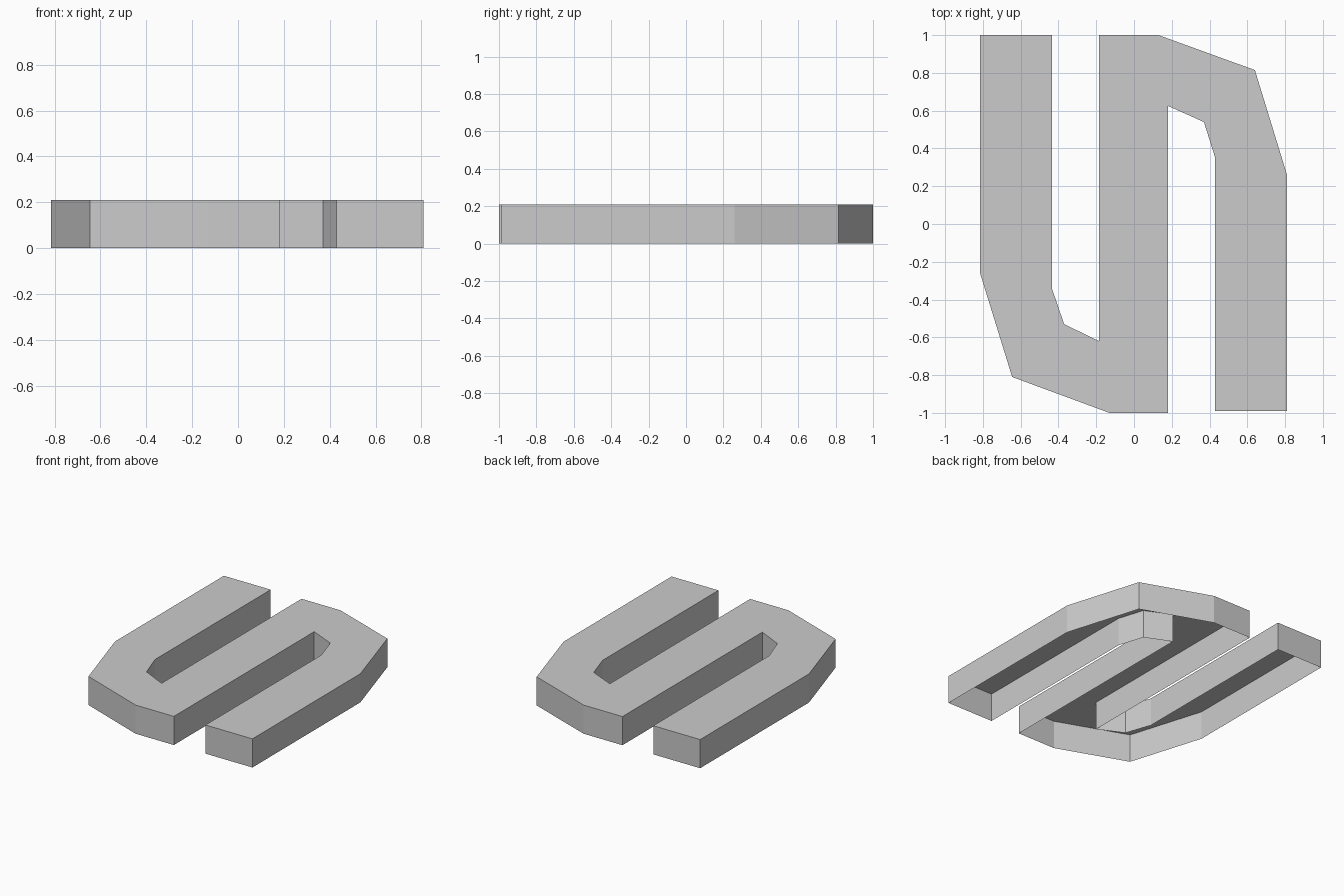
import bpy
import bmesh

cube = bpy.data.objects.get("Cube")
if cube:
    bpy.data.objects.remove(cube, do_unlink=True)

HEIGHT = 0.21


def make_material(name, colour):
    mat = bpy.data.materials.new(name)
    mat.use_nodes = True
    mat.diffuse_color = colour
    mat.node_tree.nodes["Principled BSDF"].inputs["Base Color"].default_value = colour
    return mat


def make_open_shell(name, outline, height, material):
    """Flat top with walls dropped to the ground and an open underside."""
    bm = bmesh.new()
    top = bm.faces.new([bm.verts.new((x, y, height)) for x, y in outline])
    walls = bmesh.ops.extrude_edge_only(bm, edges=list(top.edges))
    lower = [g for g in walls["geom"] if isinstance(g, bmesh.types.BMVert)]
    bmesh.ops.translate(bm, verts=lower, vec=(0, 0, -height))
    bmesh.ops.recalc_face_normals(bm, faces=bm.faces)
    if top.normal.z < 0:
        bmesh.ops.reverse_faces(bm, faces=bm.faces)
    mesh = bpy.data.meshes.new(name)
    bm.to_mesh(mesh)
    bm.free()
    mesh.materials.append(material)
    obj = bpy.data.objects.new(name, mesh)
    bpy.context.collection.objects.link(obj)
    return obj


# Outline of the folded band, anticlockwise from the back of the right arm
left_bend = [(-0.815, 1), (-0.815, -0.26), (-0.645, -0.81), (-0.13, -1)]
right_slot = [(0.18, -1), (0.18, 0.625), (0.37, 0.54), (0.43, 0.35), (0.43, -0.99)]
right_bend = [(0.81, -0.99), (0.81, 0.26), (0.64, 0.815), (0.13, 1)]
left_slot = [(-0.185, 1), (-0.185, -0.62), (-0.37, -0.53), (-0.435, -0.34), (-0.435, 1)]

grey = make_material("light grey", (0.6, 0.6, 0.6, 1))
make_open_shell("folded_band", left_bend + right_slot + right_bend + left_slot, HEIGHT, grey)
